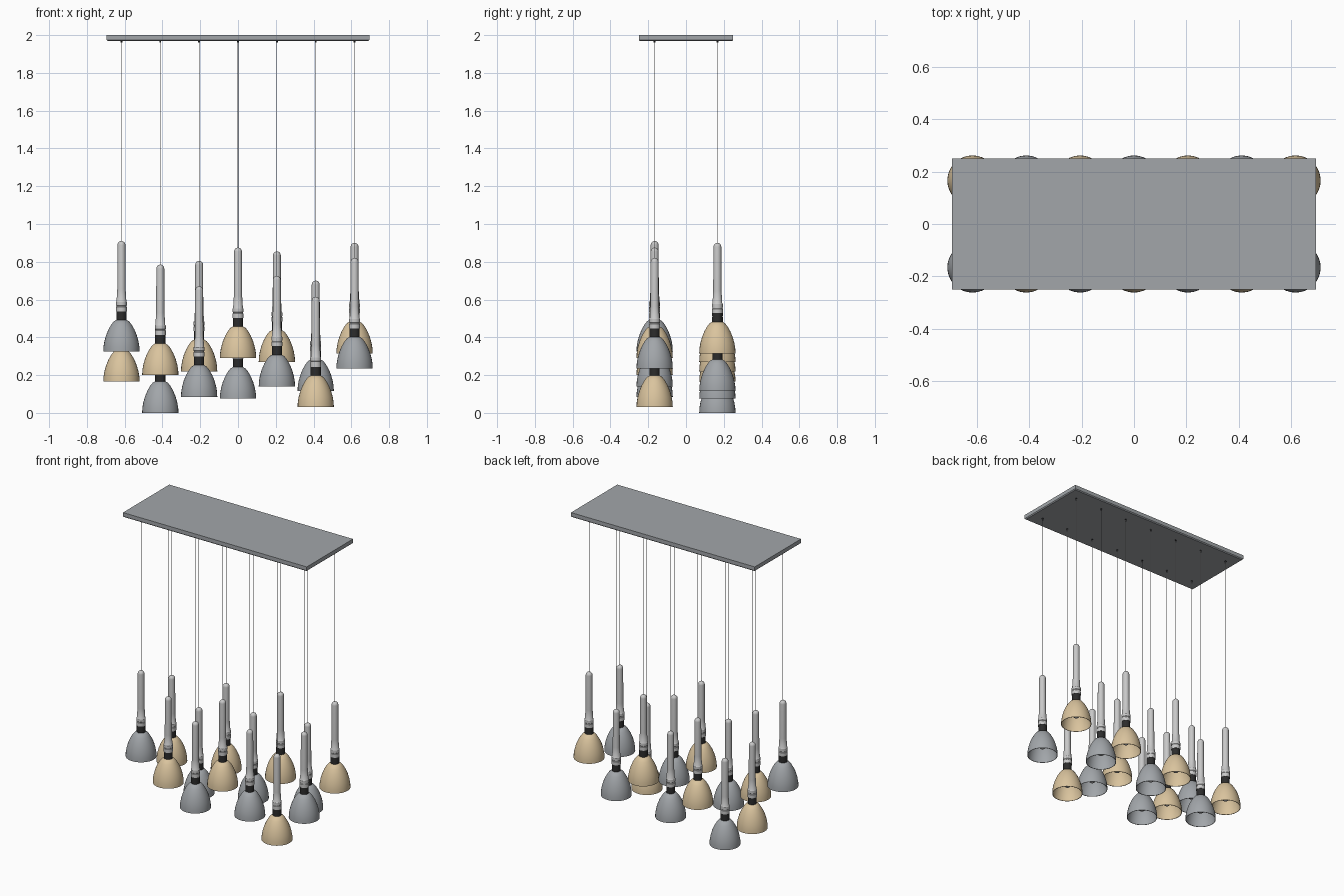
import bpy
import bmesh
import math

cube = bpy.data.objects.get("Cube")
if cube:
    bpy.data.objects.remove(cube, do_unlink=True)


def material(name, rgb):
    m = bpy.data.materials.new(name)
    m.use_nodes = True
    m.diffuse_color = (*rgb, 1)
    m.node_tree.nodes["Principled BSDF"].inputs["Base Color"].default_value = (*rgb, 1)
    return m


GREY = material("satin grey", (0.36, 0.38, 0.40))
GOLD = material("pale gold", (0.70, 0.55, 0.34))
SILVER = material("light silver", (0.58, 0.58, 0.58))
BLACK = material("black", (0.025, 0.025, 0.025))


def add(name, mesh, location=(0, 0, 0)):
    ob = bpy.data.objects.new(name, mesh)
    bpy.context.collection.objects.link(ob)
    ob.location = location
    return ob


def lathe(name, profile, mat, sides=32):
    """Spin a (radius, height) profile around z into a smooth mesh."""
    bm = bmesh.new()
    verts = [bm.verts.new((r, 0, z)) for r, z in profile]
    edges = [bm.edges.new(pair) for pair in zip(verts, verts[1:])]
    bmesh.ops.spin(bm, geom=verts + edges, cent=(0, 0, 0), axis=(0, 0, 1),
                   angle=math.tau, steps=sides, use_duplicate=False)
    bmesh.ops.remove_doubles(bm, verts=bm.verts, dist=0.0003)
    bmesh.ops.recalc_face_normals(bm, faces=bm.faces)
    for f in bm.faces:
        f.smooth = True
    for e in bm.edges:
        if len(e.link_faces) == 2 and e.calc_face_angle(0) > math.radians(35):
            e.smooth = False
    mesh = bpy.data.meshes.new(name)
    bm.to_mesh(mesh)
    bm.free()
    mesh.materials.append(mat)
    return mesh


# Ceiling plate with softened lower rim
bm = bmesh.new()
bmesh.ops.create_cube(bm, size=1)
bmesh.ops.scale(bm, vec=(1.39, 0.5, 0.032), verts=bm.verts)
rim = [e for e in bm.edges if all(v.co.z < 0 for v in e.verts)]
bmesh.ops.bevel(bm, geom=rim, offset=0.006, segments=1, affect='EDGES')
plate = bpy.data.meshes.new("ceiling_plate")
bm.to_mesh(plate)
bm.free()
plate.materials.append(GREY)
add("ceiling_plate", plate, (0, 0, 1.984))

# Bell shade: outer curve, then back down the inside
outer = [(0.096, 0), (0.095, 0.025), (0.090, 0.055), (0.081, 0.087),
         (0.068, 0.118), (0.053, 0.144), (0.040, 0.160), (0.026, 0.168)]
inner = [(r - 0.003, max(z - 0.003, 0)) for r, z in reversed(outer)]
shade_profile = [(0, 0.168)] + outer[::-1] + inner[::-1] + [(0, 0.165)]
shades = {m: lathe("shade", shade_profile, m) for m in (GREY, GOLD)}

# Black neck, ringed collar with rounded stem, lamp inside the shade
neck = lathe("neck", [(0, 0.166), (0.027, 0.166), (0.027, 0.214), (0, 0.214)], BLACK)
TOP, R = 0.585, 0.021
cap = [(R * math.cos(a), TOP - R + R * math.sin(a))
       for a in (math.pi / 2 * i / 6 for i in range(7))]
stem = lathe("stem", [(0, 0.213), (0.029, 0.213), (0.029, 0.236), (0.027, 0.238),
                      (0.027, 0.242), (0.029, 0.244), (0.029, 0.262),
                      (0.026, 0.266), (0.022, 0.33)] + cap, SILVER)
lamp = lathe("lamp", [(0, 0.05), (0.012, 0.05), (0.019, 0.056),
                      (0.019, 0.12), (0.024, 0.124), (0.024, 0.166)], SILVER)
grip = lathe("cable_grip", [(0, 1.962), (0.005, 1.962), (0.005, 1.969), (0, 1.969)],
             BLACK, 12)

# Rim heights of the pendants, from right to left
rows = {
    "front": (-0.166, [0.325, 0.20, 0.085, 0.29, 0.14, 0.03, 0.235]),
    "back": (0.166, [0.165, 0.0, 0.22, 0.075, 0.27, 0.115, 0.315]),
}
for row, (y, heights) in rows.items():
    for i, z in enumerate(heights):
        x = (i - 3) * 0.2057
        tag = f"{row}_{i + 1}"
        # Colours alternate like a checkerboard
        colour = GOLD if (i % 2 == 1) == (row == "front") else GREY
        add(f"shade_{tag}", shades[colour], (x, y, z))
        add(f"neck_{tag}", neck, (x, y, z))
        add(f"stem_{tag}", stem, (x, y, z))
        add(f"lamp_{tag}", lamp, (x, y, z))
        add(f"cable_grip_{tag}", grip, (x, y, 0))
        cable = lathe("cable", [(0.0015, z + TOP - 0.005), (0.0015, 1.97)], SILVER, 8)
        add(f"cable_{tag}", cable, (x, y, 0))
